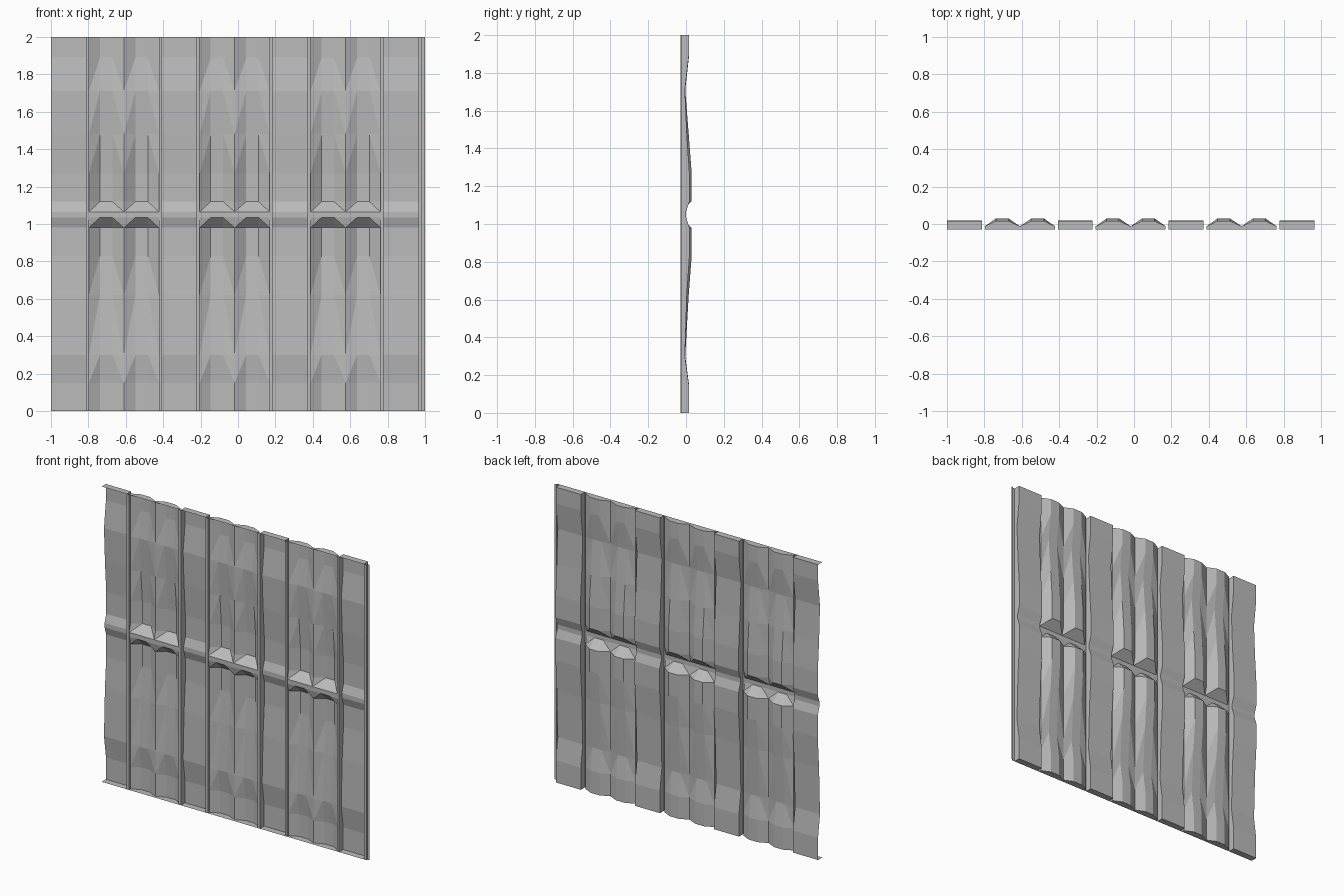
import bpy, bmesh

if "Cube" in bpy.data.objects:
    bpy.data.objects.remove(bpy.data.objects["Cube"])

grey = bpy.data.materials.new("wall grey")
grey.diffuse_color = (0.5, 0.5, 0.5, 1)
grey.use_nodes = True
grey.node_tree.nodes["Principled BSDF"].inputs["Base Color"].default_value = grey.diffuse_color

LIP = -0.03      # depth of the front lip and the seams
RIDGE = -0.012   # depth of the ridge beside each channel

# rows from top to bottom: height, plain panel depth, channel floor depth, ridge depth
ROWS = [
    (2.00, 0.015, 0.016, RIDGE), (1.89, 0.015, 0.016, RIDGE),
    (1.71, -0.006, -0.004, RIDGE), (1.48, 0.004, 0.014, RIDGE),
    (1.27, 0.018, 0.030, RIDGE), (1.12, 0.018, 0.030, RIDGE),
    (1.065, 0.0, LIP + 0.005, LIP + 0.005), (1.035, 0.0, LIP + 0.005, LIP + 0.005),
    (0.98, 0.018, 0.030, RIDGE), (0.83, 0.018, 0.030, RIDGE),
    (0.62, 0.004, 0.014, RIDGE), (0.30, -0.006, -0.004, RIDGE),
    (0.15, 0.015, 0.016, RIDGE), (0.00, 0.015, 0.016, RIDGE),
]


def finish(bm, name):
    bmesh.ops.remove_doubles(bm, verts=bm.verts, dist=0.0001)
    me = bpy.data.meshes.new(name)
    bm.to_mesh(me)
    bm.free()
    me.materials.append(grey)
    ob = bpy.data.objects.new(name, me)
    bpy.context.collection.objects.link(ob)


def sheet(name, xs, kinds, walls=(True, True), caps=True):
    """Lofted sheet; each column follows a depth kind: 1 plain, 2 floor, 3 ridge."""
    bm = bmesh.new()
    grid = [[bm.verts.new((x, r[k], r[0])) for x, k in zip(xs, kinds)] for r in ROWS]

    def bridge(a, b):
        for i in range(len(a) - 1):
            bm.faces.new((a[i], b[i], b[i + 1], a[i + 1]))

    for a, b in zip(grid, grid[1:]):
        for i in range(len(xs) - 1):
            p, q, r, s = a[i], b[i], b[i + 1], a[i + 1]
            if kinds[i] == kinds[i + 1]:
                bm.faces.new((p, q, r, s))
            elif kinds[i] == 3:       # flank facets fold from floor down to ridge
                bm.faces.new((p, q, s))
                bm.faces.new((q, r, s))
            else:
                bm.faces.new((p, q, r))
                bm.faces.new((p, r, s))
    # side walls and end caps reaching forward to the lip
    for col, use in ((0, walls[0]), (-1, walls[1])):
        if use:
            edge = [row[col] for row in grid]
            bridge(edge, [bm.verts.new((v.co.x, LIP, v.co.z)) for v in edge])
    if caps:
        for row in (grid[0], grid[-1]):
            bridge(row, [bm.verts.new((v.co.x, LIP, v.co.z)) for v in row])
    bmesh.ops.recalc_face_normals(bm, faces=bm.faces)
    if sum(f.normal.y * f.calc_area() for f in bm.faces) > 0:
        bmesh.ops.reverse_faces(bm, faces=bm.faces)
    finish(bm, name)


def strip(name, profile):
    """Straight vertical strip with an (x, y) profile."""
    bm = bmesh.new()
    for (x0, y0), (x1, y1) in zip(profile, profile[1:]):
        bm.faces.new([bm.verts.new(c) for c in
                      ((x0, y0, 0), (x1, y1, 0), (x1, y1, 2), (x0, y0, 2))])
    finish(bm, name)


# flat panels, twin channel panels and the seams between them
HALF, SEAM = 0.187, 0.016
left = -1.0
for n, cx in enumerate((-0.61, -0.018, 0.575)):
    a, b = cx - HALF, cx + HALF
    sheet(f"plain_panel_{n}", [left, a - SEAM], [1, 1], walls=(n > 0, True))
    sheet(f"channel_panel_{n}",
          [a, cx - 0.128, cx - 0.062, cx, cx + 0.062, cx + 0.128, b],
          [3, 2, 2, 3, 2, 2, 3])
    for side, x in (("left", a - SEAM), ("right", b)):
        strip(f"seam_{side}_{n}", [(x, LIP), (x + SEAM, LIP)])
    left = b + SEAM
sheet("plain_panel_3", [left, 0.965], [1, 1])

# right edge flange
strip("edge_flange", [(0.965, LIP), (0.985, LIP), (0.985, -0.02), (1.0, -0.02)])
